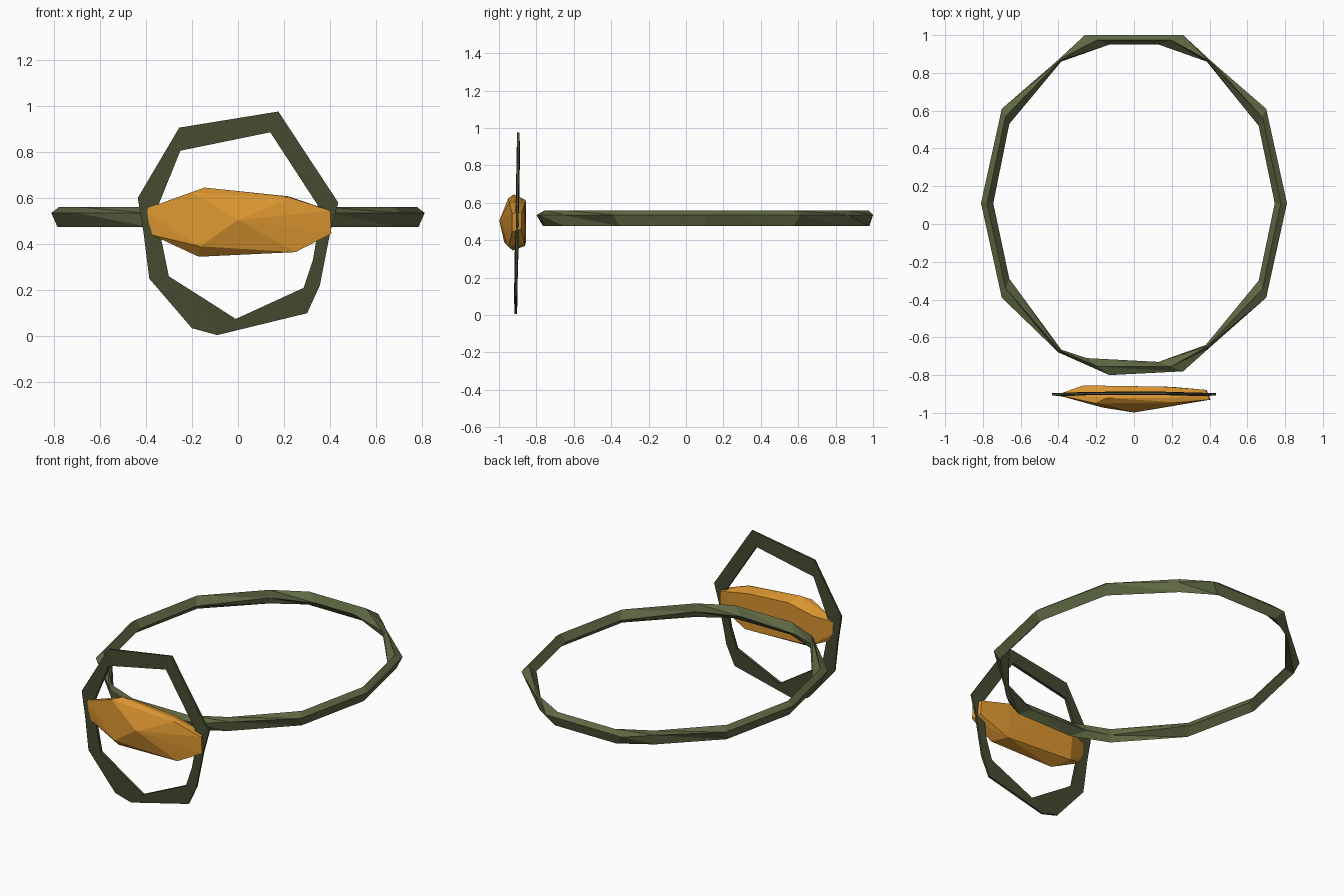
import bpy, bmesh
from mathutils import Vector

if "Cube" in bpy.data.objects:
    bpy.data.objects.remove(bpy.data.objects["Cube"])


def material(name, rgb):
    m = bpy.data.materials.new(name)
    m.diffuse_color = (*rgb, 1)
    m.use_nodes = True
    m.node_tree.nodes["Principled BSDF"].inputs["Base Color"].default_value = m.diffuse_color
    return m


olive = material("olive green", (0.115, 0.14, 0.058))
dark_olive = material("dark olive", (0.061, 0.069, 0.030))
amber = material("amber", (0.70, 0.30, 0.030))


def finish(name, bm, mat):
    bmesh.ops.recalc_face_normals(bm, faces=bm.faces)
    mesh = bpy.data.meshes.new(name)
    bm.to_mesh(mesh)
    bm.free()
    mesh.materials.append(mat)
    ob = bpy.data.objects.new(name, mesh)
    bpy.context.collection.objects.link(ob)
    return ob


def closed_loop(name, sections, mat):
    """Skin a closed chain of equal-sized cross-sections."""
    bm = bmesh.new()
    rings = [[bm.verts.new(p) for p in s] for s in sections]
    for i, a in enumerate(rings):
        b = rings[(i + 1) % len(rings)]
        for j in range(len(a)):
            k = (j + 1) % len(a)
            bm.faces.new((a[j], a[k], b[k]))
            bm.faces.new((a[j], b[k], b[j]))
    return finish(name, bm, mat)


# Neck band: outer and inner outline points, diamond section
band = [((.26, 1.0), (.13, .95)), ((.40, .87), (.385, .86)), ((.70, .61), (.66, .52)),
        ((.81, .11), (.745, .11)), ((.70, -.39), (.66, -.30)), ((.40, -.655), (.38, -.64)),
        ((.26, -.78), (.13, -.73)), ((-.13, -.80), (-.25, -.71)), ((-.40, -.68), (-.385, -.665)),
        ((-.70, -.39), (-.66, -.29)), ((-.81, .11), (-.745, .11)), ((-.70, .61), (-.66, .53)),
        ((-.40, .87), (-.385, .86)), ((-.26, 1.0), (-.13, .95))]
sections = []
for o, i in band:
    o, i = Vector(o), Vector(i)
    sections.append([(*o, .535), (*o.lerp(i, .5), .56), (*i, .515), (*o.lerp(i, .4), .475)])
closed_loop("neck_band", sections, olive)

# Pendant frame: thin upright plate, outer and inner outline points (x, z)
frame = [((-.255, .905), (-.25, .805)), ((.175, .975), (.14, .885)), ((.435, .58), (.345, .57)),
         ((.40, .45), (.34, .42)), ((.355, .22), (.325, .33)), ((.30, .10), (.285, .21)),
         ((-.09, .005), (-.01, .075)), ((-.20, .035), (-.15, .165)), ((-.385, .25), (-.30, .26)),
         ((-.41, .45), (-.335, .43)), ((-.435, .60), (-.345, .57))]
sections = []
for (ox, oz), (ix, iz) in frame:
    y = -.91 + .014 * oz
    sections.append([(ox, y - .006, oz), (ix, y - .009, iz), (ix, y + .009, iz), (ox, y + .006, oz)])
closed_loop("pendant_frame", sections, dark_olive)

# Faceted stone: convex cut around front apex, rim and flatter back
stone = [(0, -.998, .505), (-.20, -.950, .625), (.23, -.945, .60), (-.165, -.972, .39),
         (-.145, -.92, .645), (.22, -.92, .607), (.40, -.93, .545), (.405, -.93, .445),
         (.25, -.95, .365), (-.17, -.925, .345), (-.375, -.91, .44), (-.41, -.905, .55),
         (-.405, -.905, .50), (-.27, -.855, .58), (-.10, -.857, .615), (.18, -.862, .595),
         (.38, -.878, .55), (.385, -.88, .46), (.20, -.862, .37), (-.25, -.855, .39)]
bm = bmesh.new()
hull = bmesh.ops.convex_hull(bm, input=[bm.verts.new(p) for p in stone])
loose = [v for v in bm.verts if not v.link_faces]
bmesh.ops.delete(bm, geom=loose, context='VERTS')
finish("pendant_stone", bm, amber)
